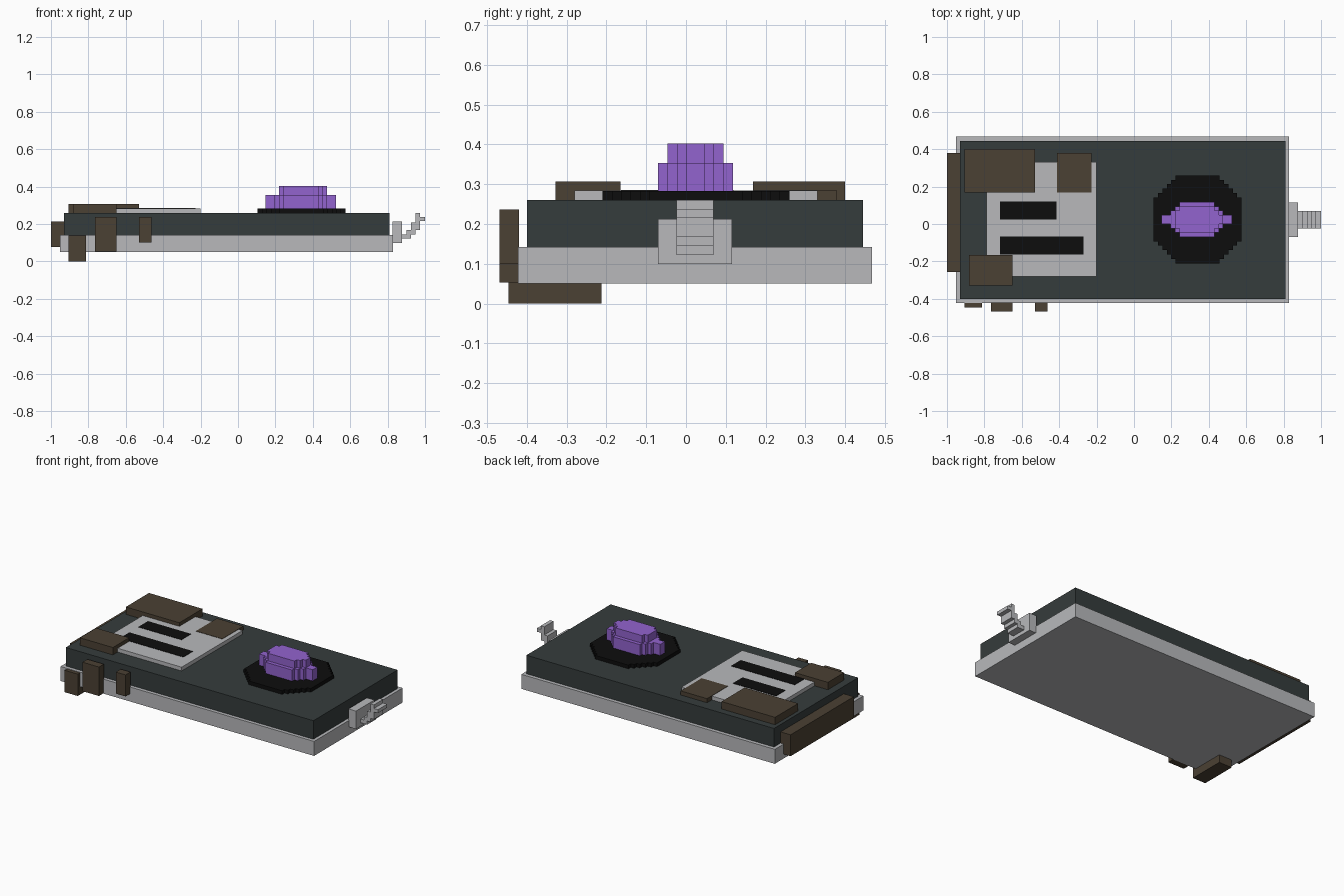
import bpy, bmesh

if "Cube" in bpy.data.objects:
    bpy.data.objects.remove(bpy.data.objects["Cube"])

S = 0.0235   # grid step of the blocky stair-stepped parts


def material(name, rgb):
    m = bpy.data.materials.new(name)
    m.diffuse_color = (*rgb, 1)
    m.use_nodes = True
    m.node_tree.nodes["Principled BSDF"].inputs["Base Color"].default_value = m.diffuse_color
    return m


GREY = material("light_grey", (0.48, 0.485, 0.50))
SLATE = material("dark_slate", (0.036, 0.045, 0.045))
BROWN = material("brown", (0.070, 0.052, 0.033))
BLACK = material("black", (0.004, 0.004, 0.004))
PURPLE = material("purple", (0.29, 0.125, 0.62))


def finish(name, bm, mat):
    bmesh.ops.recalc_face_normals(bm, faces=bm.faces)
    me = bpy.data.meshes.new(name)
    bm.to_mesh(me)
    bm.free()
    me.materials.append(mat)
    ob = bpy.data.objects.new(name, me)
    bpy.context.collection.objects.link(ob)
    return ob


def box(name, x, y, z, mat):
    bm = bmesh.new()
    bmesh.ops.create_cube(bm, size=1)
    for v in bm.verts:
        v.co = [a[0] if c < 0 else a[1] for c, a in zip(v.co, (x, y, z))]
    return finish(name, bm, mat)


def prism(name, pts, axis, lo, hi, mat):
    """Extrude an outline: axis 'z' takes (x, y) points, axis 'y' takes (x, z)."""
    bm = bmesh.new()
    place = (lambda p: (p[0], p[1], lo)) if axis == 'z' else (lambda p: (p[0], lo, p[1]))
    face = bm.faces.new([bm.verts.new(place(p)) for p in pts])
    new = bmesh.ops.extrude_face_region(bm, geom=[face])['geom']
    for v in new:
        if isinstance(v, bmesh.types.BMVert):
            setattr(v.co, axis, hi)
    return finish(name, bm, mat)


def stepped(name, cx, cy, rows, z, mat):
    """Stair-stepped disc. rows: (left, right) reach in steps, from the middle row outward."""
    right, left = [], []
    for i, (l, r) in enumerate(rows):
        right += [(r, i), (r, i + 1)]
        left += [(l, i), (l, i + 1)]
    # join equal rows, then mirror the upper half to the lower half
    half = right + left[::-1]
    full = half[1:-1] + [(x, -y) for x, y in half[1:-1][::-1]]
    pts = []
    for p in full:
        if not pts or p != pts[-1]:
            pts.append(p)
    return prism(name, [(cx + x * S, cy + y * S) for x, y in pts], 'z', *z, mat)


# main slabs
box("base_slab", (-0.952, 0.83), (-0.422, 0.468), (0.05, 0.142), GREY)
box("upper_slab", (-0.93, 0.81), (-0.40, 0.445), (0.142, 0.26), SLATE)

# raised panel with two dark slots
box("top_panel", (-0.788, -0.20), (-0.28, 0.331), (0.255, 0.284), GREY)
box("short_slot", (-0.717, -0.414), (0.024, 0.12), (0.28, 0.286), BLACK)
box("long_slot", (-0.717, -0.27), (-0.163, -0.067), (0.28, 0.286), BLACK)

# brown patches on top
box("rear_patch", (-0.906, -0.53), (0.168, 0.40), (0.255, 0.307), BROWN)
box("rear_small_patch", (-0.413, -0.228), (0.168, 0.379), (0.255, 0.286), BROWN)
box("front_patch", (-0.882, -0.65), (-0.328, -0.165), (0.255, 0.307), BROWN)

# brown patches on the sides
box("end_patch", (-1.0, -0.929), (-0.256, 0.379), (0.077, 0.213), BROWN)
box("corner_bracket", (-0.906, -0.814), (-0.446, -0.212), (0.0, 0.139), BROWN)
box("wide_side_patch", (-0.765, -0.649), (-0.469, -0.42), (0.053, 0.237), BROWN)
box("narrow_side_patch", (-0.53, -0.462), (-0.469, -0.42), (0.10, 0.237), BROWN)

# round black socket with a two-tier purple knob
disc = [(-r, r) for r in [10] * 5 + [9, 8, 7, 6, 5]]
stepped("knob_socket", 0.34, 0.025, disc, (0.255, 0.283), BLACK)
stepped("knob_lower", 0.336, 0.024, [(-8, 8), (-6, 6), (-5, 5), (-4, 4)], (0.28, 0.354), PURPLE)
stepped("knob_upper", 0.336, 0.024, [(-5, 6), (-5, 5), (-4, 4)], (0.35, 0.402), PURPLE)

# mount and stepped hook at the right end
box("hook_mount", (0.825, 0.878), (-0.07, 0.116), (0.099, 0.213), GREY)
hook = [(0.87, 0.122), (0.925, 0.122), (0.925, 0.145), (0.948, 0.145), (0.948, 0.168),
        (0.972, 0.168), (0.972, 0.215), (1.0, 0.215), (1.0, 0.237), (0.972, 0.237),
        (0.972, 0.26), (0.948, 0.26), (0.948, 0.208), (0.925, 0.208), (0.925, 0.168),
        (0.902, 0.168), (0.902, 0.145), (0.87, 0.145)]
prism("hook", hook, 'y', -0.024, 0.069, GREY)
